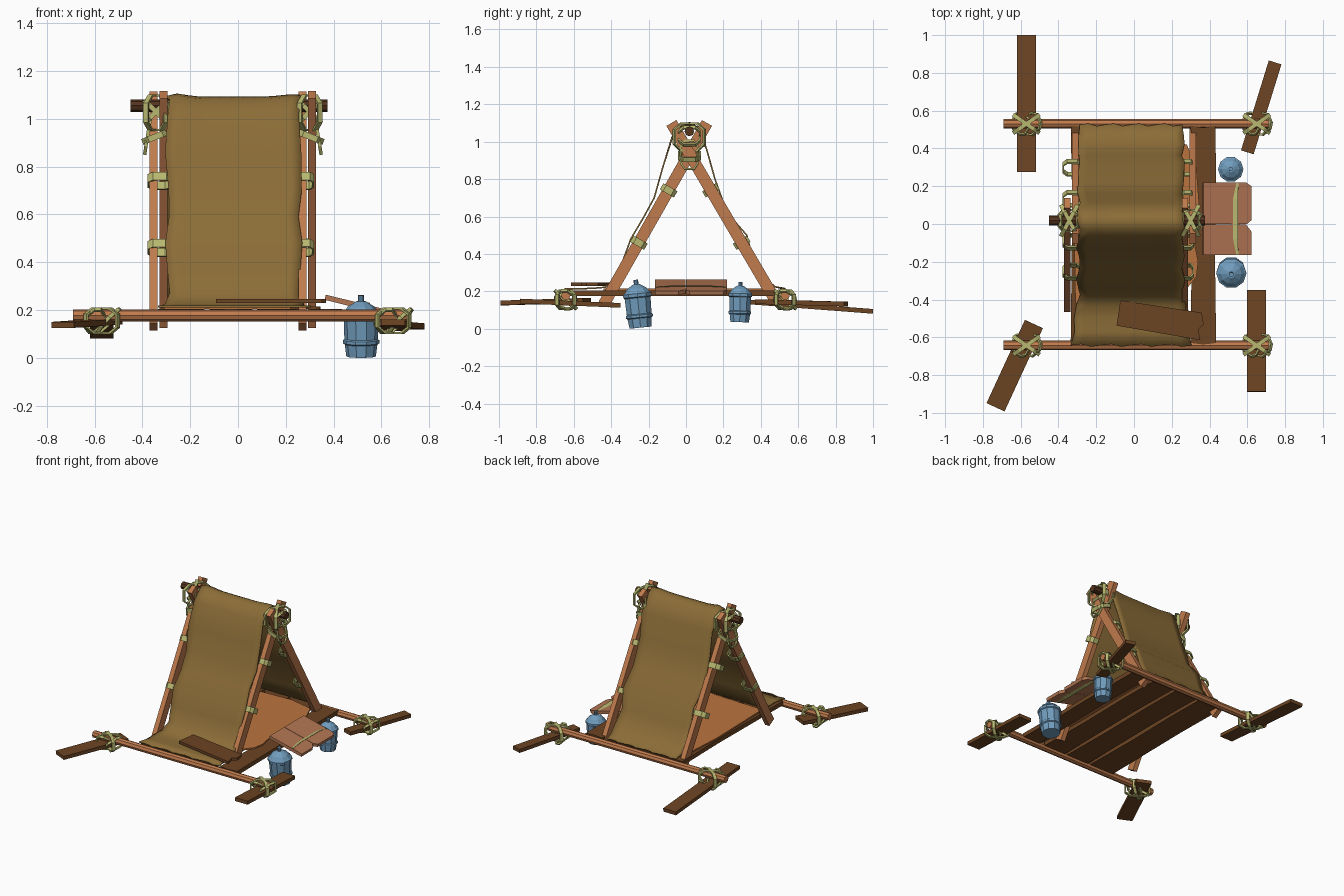
import bpy, bmesh, math
from mathutils import Vector as V, Matrix

if "Cube" in bpy.data.objects:
    bpy.data.objects.remove(bpy.data.objects["Cube"])


def mat(name, r, g, b):
    m = bpy.data.materials.new(name)
    m.diffuse_color = [(c / 255) ** 2.2 for c in (r, g, b)] + [1]
    m.use_nodes = True
    m.node_tree.nodes["Principled BSDF"].inputs["Base Color"].default_value = m.diffuse_color
    return m


POLE = mat("light_wood", 190, 122, 78)
DARK = mat("dark_wood", 108, 70, 40)
RIDGE = mat("ridge_wood", 85, 55, 35)
SEAT = mat("pale_wood", 178, 118, 84)
MAT = mat("mat_hide", 185, 115, 65)
CLOTH = mat("canvas", 138, 108, 58)
ROPE = mat("rope", 182, 182, 112)
BLUE = mat("barrel_blue", 112, 155, 188)


def finish(name, bm, m, matrix=None):
    bmesh.ops.recalc_face_normals(bm, faces=bm.faces)
    if matrix:
        bm.transform(matrix)
    me = bpy.data.meshes.new(name)
    bm.to_mesh(me)
    bm.free()
    me.materials.append(m)
    ob = bpy.data.objects.new(name, me)
    bpy.context.collection.objects.link(ob)
    return ob


def frame(a, b, side):
    """Matrix whose z runs a to b and whose x is close to side."""
    z = (b - a).normalized()
    y = z.cross(V(side)).normalized()
    x = y.cross(z)
    return Matrix.Translation((a + b) / 2) @ Matrix((x, y, z)).transposed().to_4x4()


def beam(name, a, b, w, t, m, side=(0, 0, 1)):
    # t is the size along side, w the size across it
    a, b = V(a), V(b)
    bm = bmesh.new()
    bmesh.ops.create_cube(bm, size=1)
    bm.transform(Matrix.Diagonal((t, w, (b - a).length, 1)))
    return finish(name, bm, m, frame(a, b, side))


def pole(name, a, b, r, m):
    a, b = V(a), V(b)
    bm = bmesh.new()
    bmesh.ops.create_cone(bm, cap_ends=True, segments=8, radius1=r, radius2=r,
                          depth=(b - a).length)
    return finish(name, bm, m, frame(a, b, (0, 0, 1)))


def slab(name, pts, t, m, matrix):
    # extruded flat outline
    bm = bmesh.new()
    f = bm.faces.new([bm.verts.new((x, y, -t / 2)) for x, y in pts])
    r = bmesh.ops.extrude_face_region(bm, geom=[f])
    bmesh.ops.translate(bm, vec=(0, 0, t), verts=[v for v in r["geom"] if isinstance(v, bmesh.types.BMVert)])
    return finish(name, bm, m, matrix)


def ring(name, c, u, v, w=0.022, t=0.01, n=8):
    """Rope band round the ellipse-like path c + u cos + v sin."""
    c, u, v = V(c), V(u), V(v)
    nrm = u.cross(v).normalized() * w / 2
    bm = bmesh.new()
    rows = []
    for i in range(n):
        a = 2 * math.pi * (i + 0.5) / n
        k = [math.copysign(abs(q) ** 0.7, q) for q in (math.cos(a), math.sin(a))]
        d = u * k[0] + v * k[1]
        o = d + d.normalized() * t
        rows.append([bm.verts.new(c + p) for p in (d - nrm, o - nrm, o + nrm, d + nrm)])
    for i in range(n):
        p, q = rows[i], rows[(i + 1) % n]
        for j in range(4):
            bm.faces.new((p[j], p[(j + 1) % 4], q[(j + 1) % 4], q[j]))
    return finish(name, bm, ROPE)


# Ground poles and outrigger planks
pole("front_pole", (-0.69, -0.643, 0.178), (0.715, -0.643, 0.178), 0.025, POLE)
pole("back_pole", (-0.69, 0.53, 0.178), (0.715, 0.53, 0.178), 0.025, POLE)
beam("plank_front_left", (-0.53, -0.53, 0.152), (-0.733, -0.97, 0.138), 0.105, 0.025, DARK)
beam("plank_front_right", (0.648, -0.35, 0.125), (0.648, -0.888, 0.148), 0.10, 0.025, DARK)
beam("plank_back_left", (-0.57, 0.275, 0.148), (-0.57, 1.0, 0.093), 0.10, 0.025, DARK)
beam("plank_back_right", (0.60, 0.38, 0.145), (0.747, 0.855, 0.132), 0.07, 0.025, DARK)

# Crossed lashings where planks meet poles
for x, y in ((-0.57, -0.643), (0.65, -0.643), (-0.57, 0.53), (0.65, 0.53)):
    for s in (-1, 1):
        ring("corner_lashing", (x, y, 0.155), (0.066, 0.046 * s, 0), (0, 0, 0.05), 0.022)
        ring("corner_wrap", (x + 0.03 * s, y, 0.155), (0.035, 0.03 * s, 0.03), (-0.02 * s, 0.04, -0.03), 0.016)

# Floor boards with a hide mat on top
for i, (x0, x1, y0, y1) in enumerate(((0.30, 0.435, -0.63, 0.52), (0.08, 0.255, -0.62, 0.52),
                                      (-0.12, 0.06, -0.63, 0.51), (-0.335, -0.14, -0.62, 0.52))):
    xm = (x0 + x1) / 2
    slab("floor_board", [(x0, y0), (xm, y0 - 0.008), (x1, y0), (x1 - 0.006, -0.2), (x1, 0.2),
                         (x1 - 0.004, y1), (xm, y1 - 0.01), (x0, y1), (x0 + 0.008, 0.1)],
         0.03, DARK, Matrix.Translation((0, 0, 0.19)))
slab("floor_mat", [(-0.31, -0.42), (0.22, -0.44), (0.29, -0.33), (0.33, -0.28), (0.34, -0.2), (0.31, -0.05),
                   (0.345, 0.1), (0.33, 0.3), (0.28, 0.42), (0.1, 0.46), (-0.3, 0.44), (-0.32, 0.1)],
     0.01, MAT, Matrix.Translation((0, 0, 0.209)))

# Loose notched plank in front
slab("loose_plank", [(-0.23, -0.065), (0.22, -0.075), (0.2, -0.02), (0.225, 0.01), (0.205, 0.07), (-0.23, 0.07)],
     0.018, DARK, Matrix.Translation((0.145, -0.508, 0.238)) @ Matrix.Rotation(-0.15, 4, 'Z'))

# A-frame legs, leg bands and ridge lashings
for side, xf, xb in (("left", -0.354, -0.312), ("right", 0.27, 0.31)):
    for end, x, a, b in (("front", xf, (-0.44, 0.13), (0.112, 1.1)), ("back", xb, (0.485, 0.14), (-0.078, 1.1))):
        A, B = V((x, *a)), V((x, *b))
        beam(f"leg_{end}_{side}", A, B, 0.062, 0.034, POLE, (1, 0, 0))
        d = (B - A).normalized()
        across = d.cross(V((1, 0, 0)))
        for z in (0.46, 0.74):
            c = A + d * ((z - A.z) / d.z)
            c.x = (xf + xb) / 2 + (0.005 if side == "left" else -0.008)
            ring("leg_band", c, (0.046 if side == "left" else 0.03, 0, 0), across * 0.038, 0.038, 0.008)
    xc = (xf + xb) / 2
    out = -1 if side == "left" else 1
    for s in (-1, 1):
        ring("ridge_lashing", (xc + 0.01 * out, 0.018, 1.025), (0.042 * s, 0.08, 0), (0, 0, 0.072), 0.022)
        ring("ridge_wrap", (xc + 0.01 * out, 0.018, 1.03), (0.045, 0, 0.045 * s), (0, 0.055, 0.0), 0.02)
    ring("crotch_wrap", (xc + 0.012 * out, 0.018, 0.925), (0.05, 0, -0.02 * out), (0, 0.055, 0), 0.026)
    ring("hanging_loop", (xc + 0.045 * out, 0.018, 0.93), (0.012 * out, 0, -0.075), (0, 0.045, 0), 0.014)
pole("ridge_pole", (-0.45, 0.018, 1.055), (0.375, 0.018, 1.055), 0.026, RIDGE)

# Canvas draped over the ridge down to both poles
prof = [(-0.643, 0.214), (-0.57, 0.214), (-0.5, 0.216), (-0.43, 0.222), (-0.375, 0.27), (-0.335, 0.37),
        (-0.295, 0.48), (-0.23, 0.59), (-0.17, 0.7), (-0.125, 0.86), (-0.075, 1.02), (-0.025, 1.085), (0.02, 1.095),
        (0.065, 1.07), (0.11, 0.96), (0.155, 0.8), (0.22, 0.62), (0.325, 0.5), (0.36, 0.37), (0.42, 0.275),
        (0.475, 0.225), (0.525, 0.214)]
bm = bmesh.new()
NX = 12
grid = []
for i, (y, z) in enumerate(prof):
    flat = max(0, (-0.4 - y) / 0.24)
    x0 = -0.295 - 0.04 * flat + 0.01 * math.sin(i * 1.9)
    x1 = 0.262 + 0.035 * flat + 0.009 * math.sin(i * 2.3 + 1)
    row = []
    for j in range(NX + 1):
        t = j / NX
        top = max(0, (z - 0.95) / 0.15)
        bump = top * (0.014 * math.exp(-((t - 0.1) / 0.07) ** 2) + 0.01 * math.exp(-((t - 0.95) / 0.12) ** 2) - 0.006)
        fray = 0.008 * math.sin(j * 2.1) if i in (0, len(prof) - 1) else 0
        row.append(bm.verts.new((x0 + (x1 - x0) * t, y + fray, z + bump)))
    grid.append(row)
for r, q in zip(grid, grid[1:]):
    for j in range(NX):
        bm.faces.new((r[j], r[j + 1], q[j + 1], q[j]))
canvas = finish("canvas_cover", bm, CLOTH)
sol = canvas.modifiers.new("thickness", 'SOLIDIFY')
sol.thickness = 0.008
sol.offset = 0
bpy.context.view_layer.objects.active = canvas
canvas.select_set(True)
bpy.ops.object.shade_smooth_by_angle(angle=math.radians(50))

# Side shelf of two tilted boards
tilt = Matrix.Translation((0.493, 0, 0.222)) @ Matrix.Rotation(0.24, 4, 'Y')
slab("shelf_board_front", [(-0.132, -0.165), (0.13, -0.165), (0.13, -0.04), (0.1, -0.003), (-0.132, -0.003)],
     0.022, SEAT, tilt)
slab("shelf_board_back", [(-0.132, 0.0), (0.105, 0.0), (0.13, 0.02), (0.13, 0.2), (0.1, 0.22), (-0.132, 0.22)],
     0.022, SEAT, tilt)
ring("shelf_strap", (0.538, 0.027, 0.211), (0, 0.195, 0), (-0.004, 0, 0.017), 0.034, 0.006)

# Two ribbed barrels tied to the shelf
profile = [(0, 0), (0.062, 0), (0.068, 0.05), (0.076, 0.055), (0.076, 0.068), (0.07, 0.073), (0.073, 0.16),
           (0.08, 0.165), (0.08, 0.182), (0.072, 0.187), (0.055, 0.21), (0.02, 0.232), (0.013, 0.232),
           (0.013, 0.257), (0, 0.257)]
for name, loc, s, rot in (("barrel_front", (0.515, -0.243, 0.006), 1, 0.1), ("barrel_back", (0.512, 0.287, 0.035), 0.84, -0.02)):
    bm = bmesh.new()
    vs = [bm.verts.new((r, 0, z)) for r, z in profile]
    es = [bm.edges.new(p) for p in zip(vs, vs[1:])]
    bmesh.ops.spin(bm, geom=vs + es, cent=(0, 0, 0), axis=(0, 0, 1), angle=2 * math.pi, steps=10)
    bmesh.ops.remove_doubles(bm, verts=bm.verts, dist=1e-4)
    finish(name, bm, BLUE, Matrix.Translation(loc) @ Matrix.Rotation(rot, 4, 'X') @ Matrix.Diagonal((s, s, min(1, s * 1.0), 1)))
